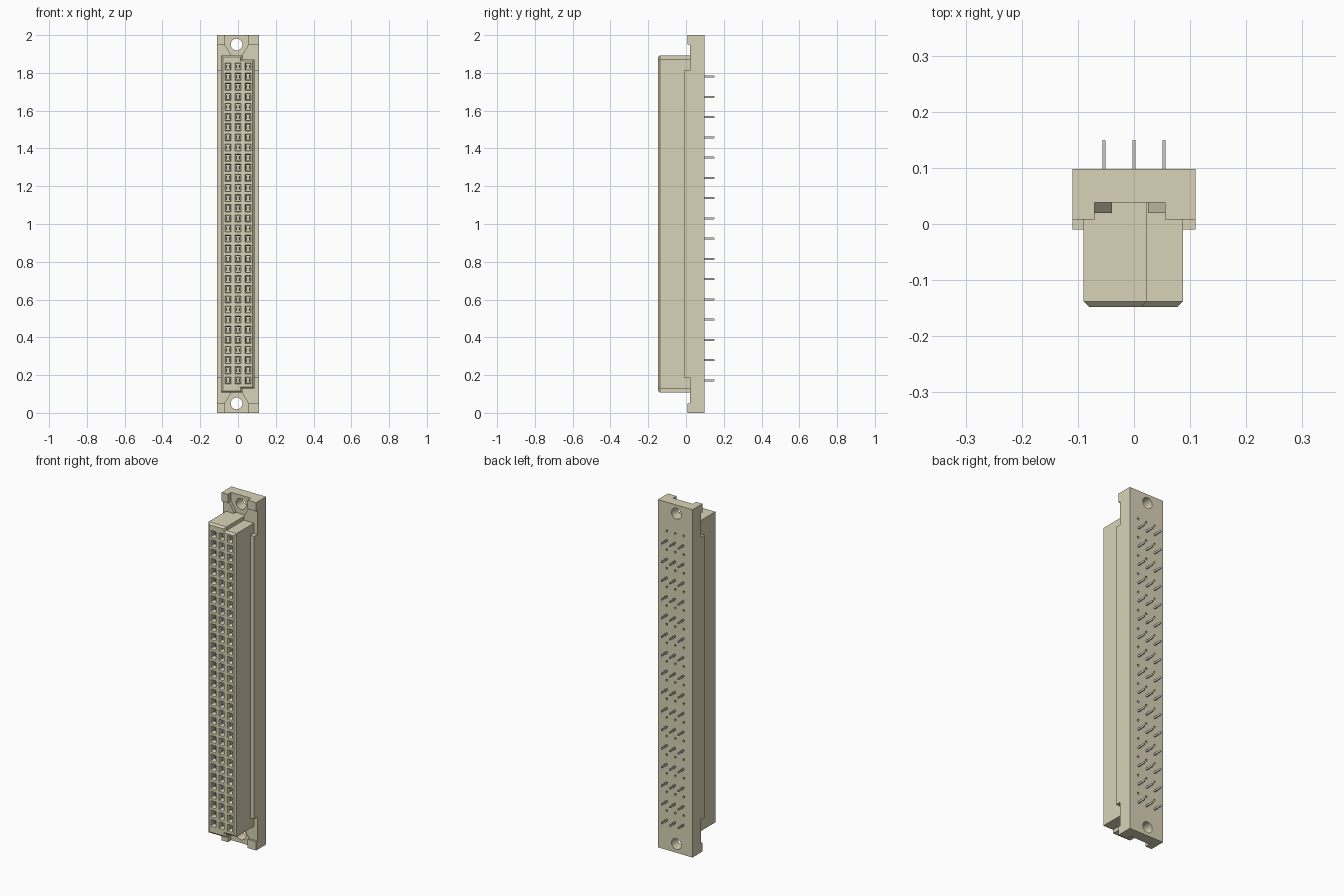
import bpy, bmesh, math

if "Cube" in bpy.data.objects:
    bpy.data.objects.remove(bpy.data.objects["Cube"])

beige = bpy.data.materials.new("beige_plastic")
beige.diffuse_color = (0.69, 0.65, 0.47, 1)
beige.use_nodes = True
beige.node_tree.nodes["Principled BSDF"].inputs["Base Color"].default_value = beige.diffuse_color

PITCH, Z0 = 0.0536, 0.172
COLS = (-0.0535, 0.0, 0.0535)
ROWS = [Z0 + PITCH * i for i in range(32)]


def make(name, bm, mat=None):
    bmesh.ops.recalc_face_normals(bm, faces=bm.faces)
    me = bpy.data.meshes.new(name)
    bm.to_mesh(me)
    bm.free()
    ob = bpy.data.objects.new(name, me)
    bpy.context.collection.objects.link(ob)
    if mat:
        me.materials.append(mat)
    return ob


def loft(bm, rings):
    """Closed solid through (outline in x/z, y) rings."""
    vs = [[bm.verts.new((x, y, z)) for x, z in pts] for pts, y in rings]
    n = len(vs[0])
    for a, b in zip(vs, vs[1:]):
        for i in range(n):
            j = (i + 1) % n
            bm.faces.new((a[i], a[j], b[j], b[i]))
    bm.faces.new(vs[0])
    bm.faces.new(vs[-1][::-1])


def rect(x, z, w, h):
    return [(x - w/2, z - h/2), (x + w/2, z - h/2), (x + w/2, z + h/2), (x - w/2, z + h/2)]


def span(x0, x1, z0, z1):
    return rect((x0 + x1)/2, (z0 + z1)/2, x1 - x0, z1 - z0)


def flip(pts):
    return [(x, 2 - z) for x, z in pts]


def cut(target, bm):
    tool = make("cutter", bm)
    tool.hide_render = True
    mod = target.modifiers.new("cut", 'BOOLEAN')
    mod.operation, mod.solver, mod.object = 'DIFFERENCE', 'EXACT', tool
    bpy.context.view_layer.objects.active = target
    bpy.ops.object.modifier_apply(modifier=mod.name)
    bpy.data.objects.remove(tool, do_unlink=True)


# Mounting flange: a block carved down at both ends
bm = bmesh.new()
loft(bm, [(span(-0.11, 0.11, 0, 2), -0.01), (span(-0.11, 0.11, 0, 2), 0.098)])
flange = make("mounting_flange", bm, beige)

HX, HZ = -0.0075, 0.05
circle = [(HX + 0.031 * math.cos(t * math.tau / 32), HZ + 0.031 * math.sin(t * math.tau / 32))
          for t in range(32)]
recess = [(-0.07, -0.1), (0.055, -0.1), (0.055, 0.05), (0.025, 0.10), (0.025, 0.16),
          (-0.04, 0.16), (-0.04, 0.10), (-0.07, 0.05)]
end_cuts = [
    (span(-0.2, 0.2, -0.1, 0.06), 0.008),   # corner block fronts
    (span(-0.2, 0.2, 0.05, 0.187), 0.02),   # side notches below the rails
    (recess, 0.038),                        # pocket around the screw hole
    (circle, 0.2),                          # screw hole
]
for outline, depth in end_cuts:
    bm = bmesh.new()
    for pts in (outline, flip(outline)):
        loft(bm, [(pts, -0.2), (pts, depth)])
    cut(flange, bm)

# Small empty pin holes on the back, every second row
bm = bmesh.new()
for z in ROWS[1::2]:
    for x in COLS:
        loft(bm, [(rect(x, z, 0.009, 0.011), 0.07), (rect(x, z, 0.009, 0.011), 0.12)])
cut(flange, bm)


# Socket body: stepped outline with a chamfered front edge
def body_outline(d):
    half = [(-0.09 + d, 0.107 + d), (0.023 - d, 0.107 + d), (0.023 - d, 0.128 + d), (0.087 - d, 0.128 + d)]
    return half + flip(half)[::-1]


bm = bmesh.new()
loft(bm, [(body_outline(0.01), -0.148), (body_outline(0), -0.138), (body_outline(0), 0.05)])
body = make("socket_body", bm, beige)

# Tapered contact pockets
bm = bmesh.new()
for z in ROWS:
    for x in COLS:
        loft(bm, [(rect(x, z, 0.032, 0.038), -0.16), (rect(x, z, 0.032, 0.038), -0.148),
                  (rect(x, z, 0.024, 0.030), -0.136), (rect(x, z, 0.024, 0.030), -0.105)])
cut(body, bm)

# Spring contacts: a pair of thin leaves in every pocket
bm = bmesh.new()
for z in ROWS:
    for x in COLS:
        for s in (-1, 1):
            leaf = rect(x + s * 0.008, z, 0.004, 0.018)
            loft(bm, [(leaf, -0.135), (leaf, -0.1)])
make("spring_contacts", bm)

# Solder pins on the back, every second row
bm = bmesh.new()
for z in ROWS[::2]:
    for x in COLS:
        pin = rect(x, z, 0.006, 0.011)
        loft(bm, [(pin, 0.08), (pin, 0.147), (rect(x, z, 0.004, 0.007), 0.15)])
make("solder_pins", bm)

# Smooth only the round screw holes
bpy.ops.object.select_all(action='DESELECT')
flange.select_set(True)
bpy.context.view_layer.objects.active = flange
bpy.ops.object.shade_smooth_by_angle(angle=math.radians(20))
